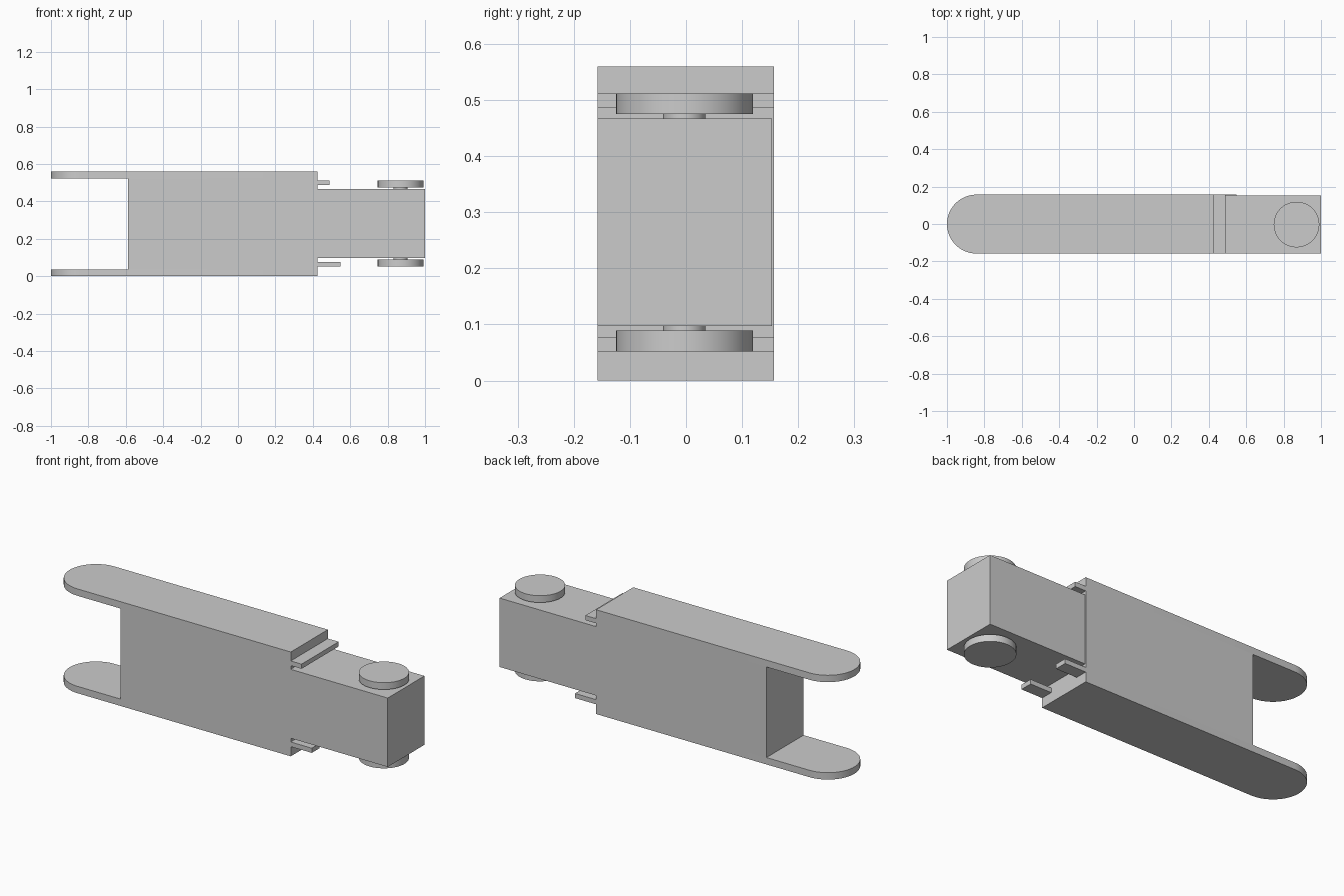
import bpy, bmesh, math

old = bpy.data.objects.get("Cube")
if old:
    bpy.data.objects.remove(old, do_unlink=True)

GREY = (0.6, 0.6, 0.6, 1)
mat = bpy.data.materials.new("plain grey")
mat.use_nodes = True
mat.diffuse_color = GREY
mat.node_tree.nodes["Principled BSDF"].inputs["Base Color"].default_value = GREY

FRONT, BACK = -0.158, 0.157
MID = (FRONT + BACK) / 2
HEIGHT = 0.56


def prism(name, outline, z0, z1):
    """Extrude a counter-clockwise xy outline from z0 to z1."""
    bm = bmesh.new()
    low = [bm.verts.new((x, y, z0)) for x, y in outline]
    high = [bm.verts.new((x, y, z1)) for x, y in outline]
    bm.faces.new(low[::-1])
    bm.faces.new(high)
    n = len(outline)
    for i in range(n):
        j = (i + 1) % n
        bm.faces.new((low[i], low[j], high[j], high[i]))
    mesh = bpy.data.meshes.new(name)
    bm.to_mesh(mesh)
    bm.free()
    mesh.materials.append(mat)
    obj = bpy.data.objects.new(name, mesh)
    bpy.context.collection.objects.link(obj)
    return obj


def box(name, x0, x1, y0, y1, z0, z1):
    return prism(name, [(x0, y0), (x1, y0), (x1, y1), (x0, y1)], z0, z1)


def arc(cx, cy, r, start, end, steps):
    return [(cx + r * math.cos(start + (end - start) * i / steps),
             cy + r * math.sin(start + (end - start) * i / steps))
            for i in range(steps + 1)]


def smooth(obj):
    bpy.ops.object.select_all(action="DESELECT")
    obj.select_set(True)
    bpy.context.view_layer.objects.active = obj
    bpy.ops.object.shade_smooth_by_angle(angle=math.radians(30))


# Main block with a round-ended outline; the fork slot is left between its cheeks
radius = (BACK - FRONT) / 2
SLOT, SHOULDER, CHEEK = -0.588, 0.424, 0.037
box("main_block", SLOT, SHOULDER, FRONT, BACK, CHEEK, HEIGHT - CHEEK)
cheek = [(SHOULDER, FRONT), (SHOULDER, BACK)] + arc(
    -1 + radius, MID, radius, math.pi / 2, 3 * math.pi / 2, 32)
smooth(prism("lower_cheek", cheek, 0, CHEEK))
smooth(prism("upper_cheek", cheek, HEIGHT - CHEEK, HEIGHT))

# Narrower tongue that carries the pivots
box("tongue", SHOULDER, 1, FRONT, 0.153, 0.097, 0.467)

# Stop tabs: one full-width above, two short-width below
box("upper_tab", SHOULDER, 0.488, FRONT, BACK, 0.487, 0.512)
TAB = 0.066
for side, y in (("front", FRONT), ("back", BACK - TAB)):
    box("lower_tab_" + side, SHOULDER, 0.549, y, y + TAB, 0.052, 0.077)

# Pivot buttons on short stems
for side, stem, button in (("upper", (0.467, 0.475), (0.475, 0.512)),
                           ("lower", (0.089, 0.097), (0.052, 0.089))):
    for part, r, span in (("stem", 0.038, stem), ("button", 0.122, button)):
        ring = arc(0.869, -0.003, r, 0, 2 * math.pi, 48)[:-1]
        smooth(prism(f"{side}_pivot_{part}", ring, *span))
